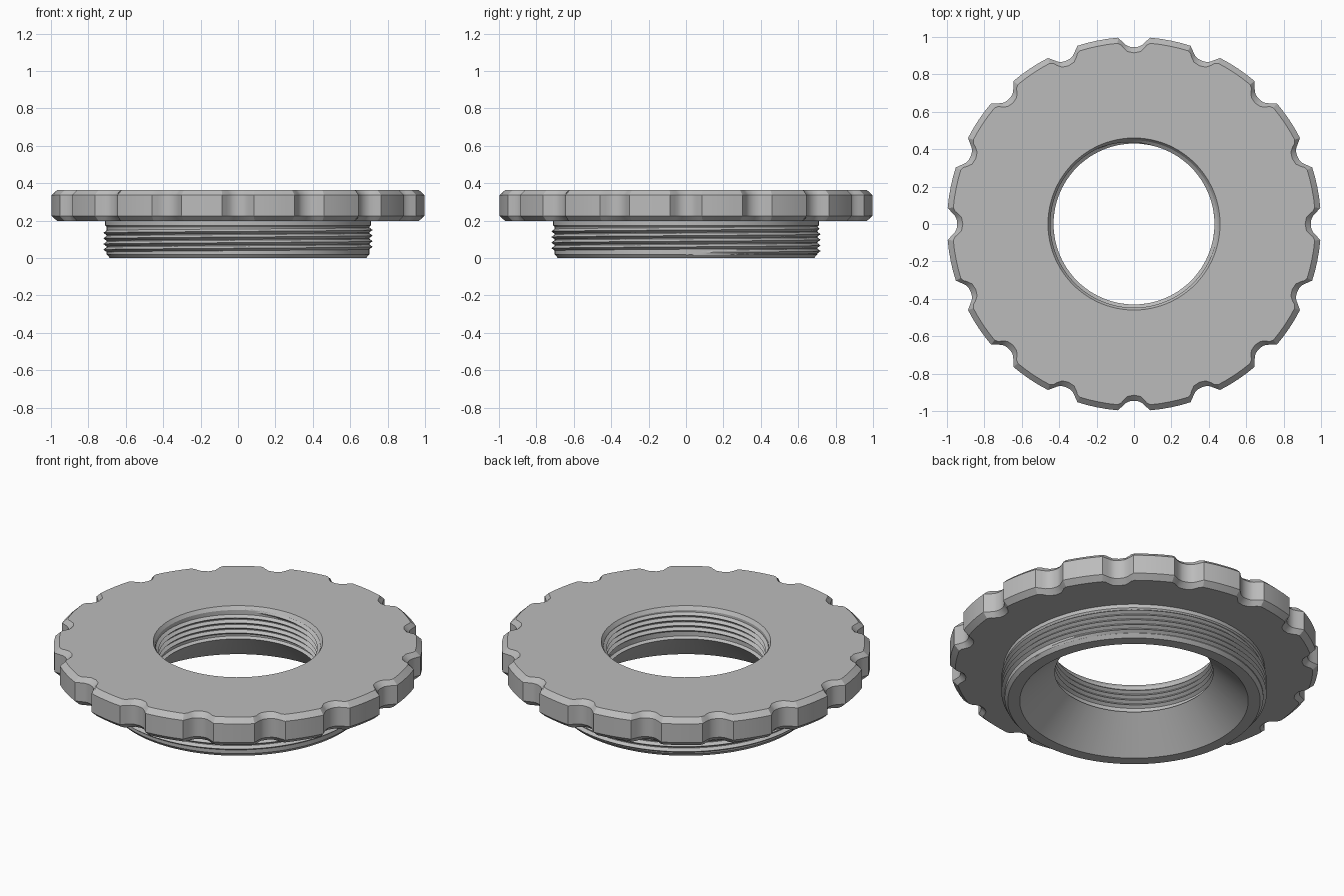
import bpy, bmesh, math

cube = bpy.data.objects.get("Cube")
if cube:
    bpy.data.objects.remove(cube)

NOTCHES = 16
STEP = math.tau / NOTCHES

grey = bpy.data.materials.new("plain grey")
grey.use_nodes = True
grey.diffuse_color = (0.5, 0.5, 0.5, 1)
grey.node_tree.nodes["Principled BSDF"].inputs["Base Color"].default_value = (0.5, 0.5, 0.5, 1)


def finish(bm, name):
    bmesh.ops.recalc_face_normals(bm, faces=bm.faces)
    mesh = bpy.data.meshes.new(name)
    bm.to_mesh(mesh)
    bm.free()
    mesh.materials.append(grey)
    obj = bpy.data.objects.new(name, mesh)
    bpy.context.collection.objects.link(obj)
    bpy.ops.object.select_all(action="DESELECT")
    obj.select_set(True)
    bpy.context.view_layer.objects.active = obj
    bpy.ops.object.shade_smooth_by_angle(angle=math.radians(28))
    return obj


def bridge(bm, a, b, closed=True):
    n = len(a)
    for i in range(n if closed else n - 1):
        j = (i + 1) % n
        bm.faces.new((a[i], a[j], b[j], b[i]))


def scalloped(half_notch, rim):
    """Polar outline of the grip rim from half of one notch (sideways, outward)."""
    half = [(math.atan2(s, r), math.hypot(s, r)) for s, r in half_notch]
    edge = half[-1][0]
    gap = STEP - 2 * edge
    cell = [(-a, r) for a, r in reversed(half[1:])] + half
    cell += [(edge + gap * k / 4, rim) for k in (1, 2, 3)]
    return [(a + k * STEP, r) for k in range(NOTCHES) for a, r in cell]


# Grip rim outlines: at mid height, and at the chamfered top and bottom
waist = scalloped([(0, .945), (.025, .948), (.043, .957), (.06, .972), (.085, .996)], 1.0)
face = scalloped([(0, .915), (.035, .922), (.058, .943), (.068, .957), (.088, .966)], .97)


def plain(radius):
    return [(a, radius) for a, _ in waist]


# Whole turned body as one closed loop of rings
body_rings = [
    (plain(.62), 0), (plain(.685), 0), (plain(.702), .02), (plain(.702), .165),
    (plain(.71), .175), (plain(.71), .197),
    (face, .197), (waist, .225), (waist, .337), (face, .365),
    (plain(.46), .365), (plain(.447), .345), (plain(.447), .19), (plain(.43), .18),
]
bm = bmesh.new()
rings = [[bm.verts.new((r * math.cos(a), r * math.sin(a), z)) for a, r in outline]
         for outline, z in body_rings]
for k, ring in enumerate(rings):
    bridge(bm, ring, rings[(k + 1) % len(rings)])
finish(bm, "notched_ring_body")


def thread(name, root, crest, z0, z1, pitch, segments=96):
    """Helical ridge of triangular section that fades out at both ends."""
    total = round((z1 - z0) / pitch * segments)
    bm = bmesh.new()
    lines = [[], [], []]
    for i in range(total + 1):
        a = math.tau * i / segments
        z = z0 + pitch * i / segments
        fade = min(1, i / 12, (total - i) / 12)
        tip = root + (crest - root) * fade
        for line, r, dz in zip(lines, (root, tip, root), (-.48, 0, .48)):
            line.append(bm.verts.new((r * math.cos(a), r * math.sin(a), z + dz * pitch)))
    bridge(bm, lines[0], lines[1], closed=False)
    bridge(bm, lines[1], lines[2], closed=False)
    obj = finish(bm, name)
    # Face the ridge away from the wall it grows from
    face0 = obj.data.polygons[len(obj.data.polygons) // 4]
    outward = face0.normal.x * face0.center.x + face0.normal.y * face0.center.y
    if outward * (crest - root) < 0:
        obj.data.flip_normals()


# Screw threads on the neck and in the bore
thread("outer_thread", .70, .72, .03, .16, .03)
thread("inner_thread", .449, .43, .205, .335, .03)
